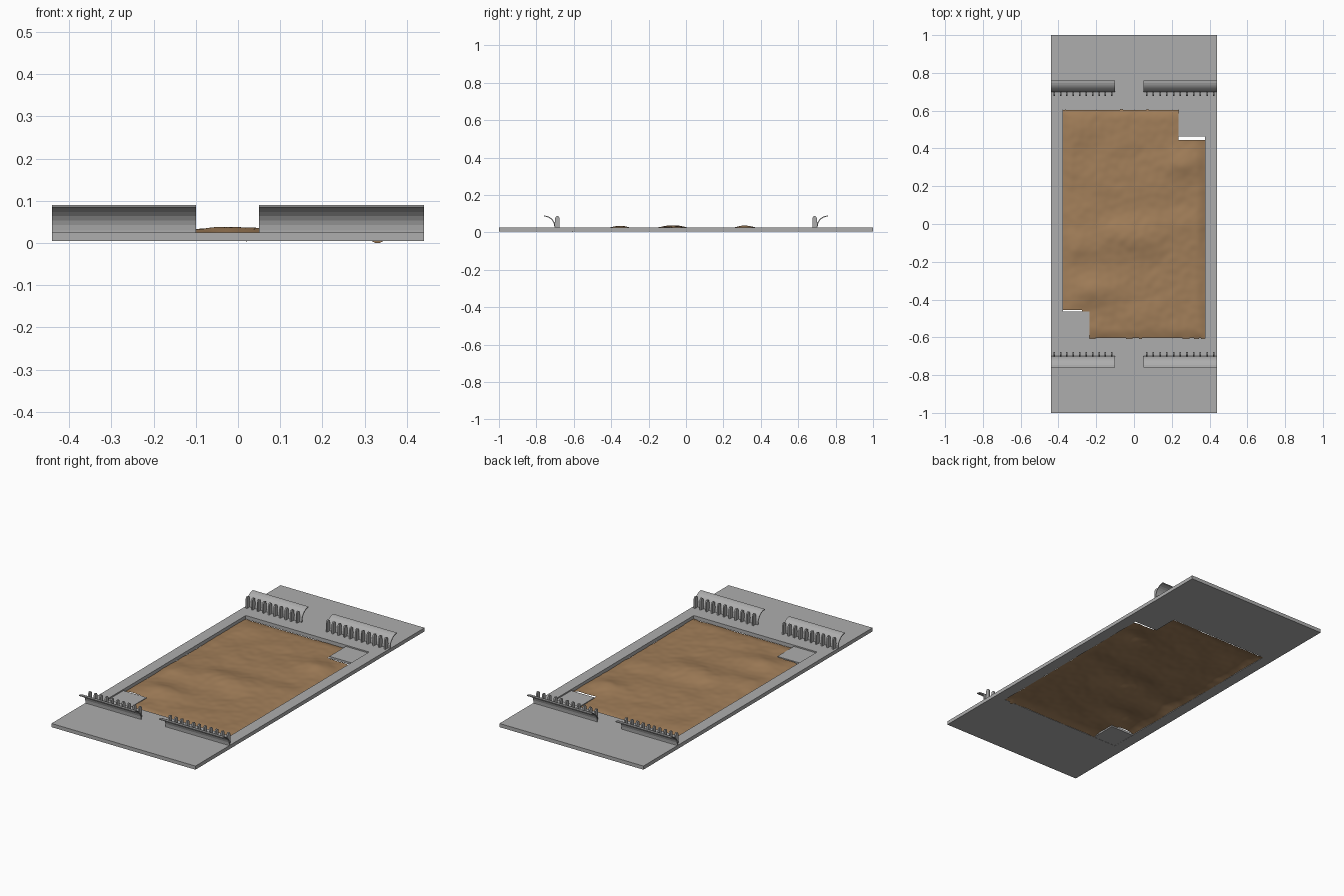
import bpy, bmesh, math
from mathutils import Vector, noise

if "Cube" in bpy.data.objects:
    bpy.data.objects.remove(bpy.data.objects["Cube"])

def material(name, rgb):
    m = bpy.data.materials.new(name)
    m.diffuse_color = (*rgb, 1)
    m.use_nodes = True
    m.node_tree.nodes["Principled BSDF"].inputs["Base Color"].default_value = m.diffuse_color
    return m

GREY = material("grey metal", (0.42, 0.42, 0.42))
EARTH = material("brown earth", (0.36, 0.21, 0.10))

def finish(bm, name, mat, recalc=True):
    if recalc:
        bmesh.ops.recalc_face_normals(bm, faces=bm.faces)
    me = bpy.data.meshes.new(name)
    bm.to_mesh(me)
    bm.free()
    ob = bpy.data.objects.new(name, me)
    bpy.context.collection.objects.link(ob)
    me.materials.append(mat)
    return ob

def prism(bm, pts, place, a, b):
    """Extrude a 2D outline between a and b; place maps (u, v, w) to a point."""
    lo = [bm.verts.new(place(u, v, a)) for u, v in pts]
    hi = [bm.verts.new(place(u, v, b)) for u, v in pts]
    bm.faces.new(lo)
    bm.faces.new(hi)
    n = len(pts)
    for i in range(n):
        bm.faces.new((lo[i], lo[(i + 1) % n], hi[(i + 1) % n], hi[i]))

# Base frame: one slab with a rectangular opening
OX, OY = 0.377, 0.606
Z0, Z1 = 0.005, 0.025
bm = bmesh.new()
rings = []
for z in (Z0, Z1):
    for x, y in ((0.44, 1.0), (OX, OY)):
        rings.append([bm.verts.new((sx * x, sy * y, z)) for sx, sy in ((-1, -1), (1, -1), (1, 1), (-1, 1))])
ob, ib, ot, it = rings
for i in range(4):
    j = (i + 1) % 4
    for p, q in ((ob, ib), (ot, it), (ob, ot), (ib, it)):
        bm.faces.new((p[i], p[j], q[j], q[i]))
finish(bm, "base_frame", GREY)

# Corner plates, set slightly lower in the opening (opposite corners)
for s, name in ((1, "corner_plate_back"), (-1, "corner_plate_front")):
    bm = bmesh.new()
    pts = [(s * 0.235, s * 0.462), (s * OX, s * 0.462), (s * OX, s * OY), (s * 0.235, s * OY)]
    prism(bm, pts, lambda u, v, w: (u, v, w), 0.006, 0.018)
    finish(bm, name, GREY)

# Curved guard rails and the row of pegs on their inner side
R, T, CY, CZ = 0.060, 0.005, 0.759, 0.030
arc = [math.pi - i * math.pi / 14 for i in range(8)]
shell = [(0.699, Z1)] + [(CY + R * math.cos(a), CZ + R * math.sin(a)) for a in arc]
shell += [(CY + (R - T) * math.cos(a), CZ + (R - T) * math.sin(a)) for a in reversed(arc)]
shell += [(0.704, Z1)]
peg = [(0.677, 0.006), (0.677, 0.078), (0.681, 0.085), (0.688, 0.088), (0.695, 0.086),
       (0.699, 0.078), (0.702, 0.05), (0.702, 0.006)]
for s, end in ((-1, "front"), (1, "back")):
    place = lambda u, v, w, s=s: (w, s * u, v)
    for x0, x1, side in ((-0.44, -0.10, "left"), (0.05, 0.44, "right")):
        bm = bmesh.new()
        prism(bm, shell, place, x0, x1)
        finish(bm, f"guard_rail_{end}_{side}", GREY)
        bm = bmesh.new()
        n = round((x1 - x0) / 0.034)
        for i in range(n):
            c = x0 + 0.017 + (x1 - x0 - 0.034) * i / (n - 1)
            prism(bm, peg, place, c - 0.004, c + 0.004)
        finish(bm, f"pegs_{end}_{side}", GREY)

# Earth bed: one undulating sheet with ragged edges and two cut corners
MOUNDS = [  # x, y, x radius, y radius, height
    (0.25, 0.31, 0.10, 0.07, 0.023), (-0.02, -0.07, 0.20, 0.09, 0.022),
    (0.26, 0.00, 0.10, 0.06, 0.010), (-0.22, -0.35, 0.12, 0.07, 0.022),
    (-0.30, 0.50, 0.07, 0.06, 0.006), (0.12, -0.45, 0.14, 0.06, 0.004),
    (-0.30, -0.10, 0.08, 0.08, 0.010), (0.05, 0.20, 0.15, 0.10, 0.004)]

def height(x, y):
    h = 0.015 + 0.005 * noise.noise(Vector((x * 9, y * 9, 1.3)))
    h += 0.002 * noise.noise(Vector((x * 25, y * 25, 4.1)))
    for cx, cy, rx, ry, k in MOUNDS:
        h += k * math.exp(-((x - cx) / rx) ** 2 - ((y - cy) / ry) ** 2)
    edge = min(0.375 - abs(x), 0.602 - abs(y))
    drop = max(0, 1 - edge / 0.05) ** 2
    return h * (1 - 0.6 * drop)

NX, NY = 76, 122
bm = bmesh.new()
grid = []
for j in range(NY + 1):
    row = []
    for i in range(NX + 1):
        x, y = -0.375 + 0.75 * i / NX, -0.603 + 1.206 * j / NY
        z = height(x, y)
        wob = 0.004 * (noise.noise(Vector((x * 20, y * 20, 7))) - 0.3)
        if i in (0, NX):
            x += math.copysign(wob, x) if wob < 0 else 0
        if j in (0, NY):
            y += math.copysign(wob, y) if wob < 0 else 0
        if (i, j) in ((NX - 5, 0), (NX - 4, 0)):
            y -= 0.008
            z = 0.0
        row.append(bm.verts.new((x, y, z)))
    grid.append(row)
for j in range(NY):
    for i in range(NX):
        a, c = grid[j][i], grid[j + 1][i + 1]
        mx, my = (a.co.x + c.co.x) / 2, (a.co.y + c.co.y) / 2
        if mx > 0.24 and my > 0.448:
            continue
        # front left corner is cut with a rounded inner bend
        if mx < -0.248 and my < -0.452:
            dx, dy = max(0, mx + 0.298), max(0, my + 0.502)
            if math.hypot(dx, dy) < 0.05:
                continue
        bm.faces.new((a, grid[j][i + 1], c, grid[j + 1][i]))
bmesh.ops.delete(bm, geom=[v for v in bm.verts if not v.link_faces], context='VERTS')
bed = finish(bm, "earth_bed", EARTH, recalc=False)
for p in bed.data.polygons:
    p.use_smooth = True
